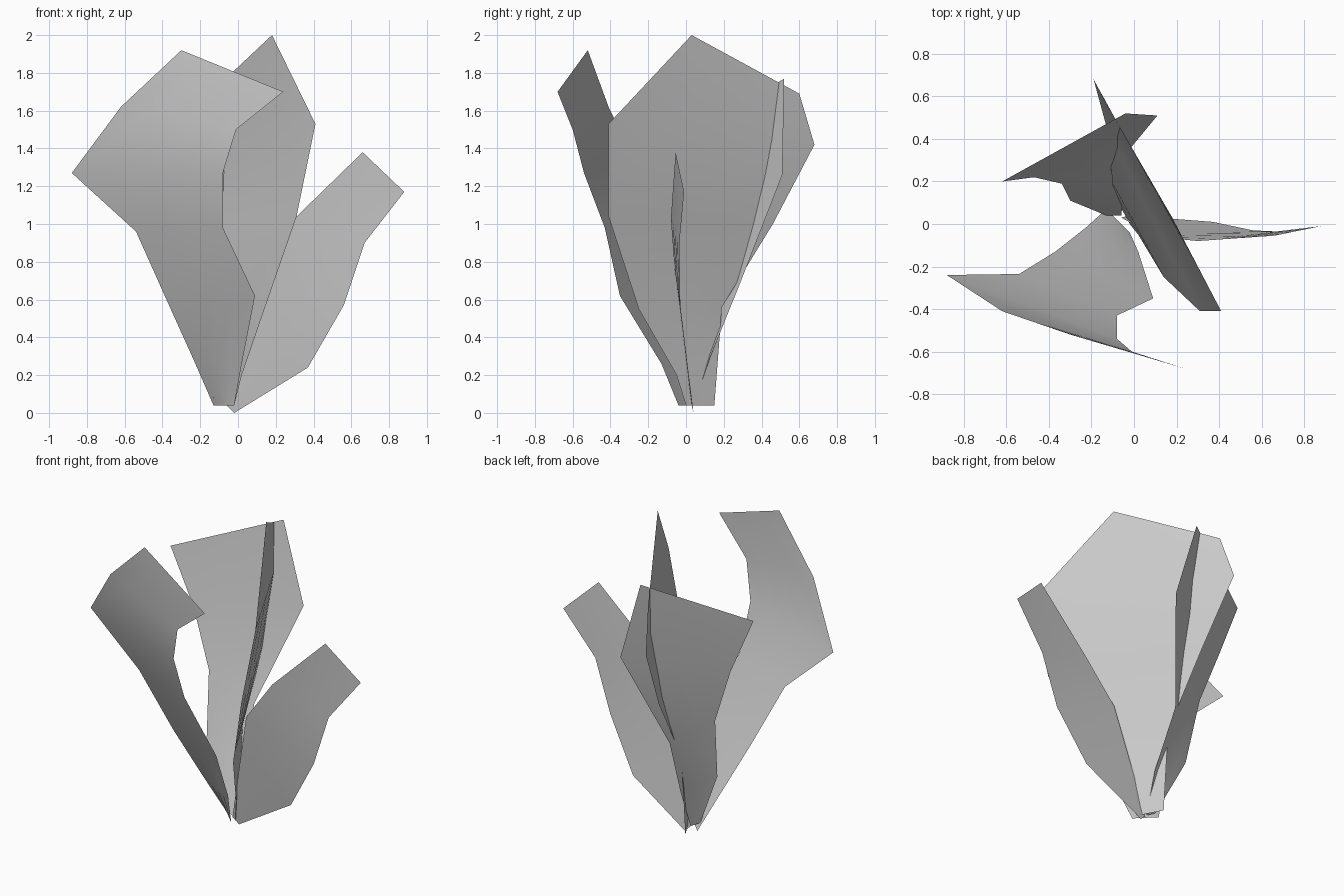
import bpy, bmesh
from mathutils import Vector


def leaf(name, left, right, columns=4):
    """Loft a thin open blade between its two edge paths."""
    bm = bmesh.new()
    rows = []
    for a, b in zip(left, right):
        a, b = Vector(a), Vector(b)
        rows.append([bm.verts.new(a.lerp(b, i / columns)) for i in range(columns + 1)])
    for lo, hi in zip(rows, rows[1:]):
        for i in range(columns):
            f = bm.faces.new((lo[i], lo[i + 1], hi[i + 1], hi[i]))
            f.smooth = True
    mesh = bpy.data.meshes.new(name)
    bm.to_mesh(mesh)
    bm.free()
    ob = bpy.data.objects.new(name, mesh)
    bpy.context.collection.objects.link(ob)
    return ob


# Front leaf, leaning forward and left
leaf("front_leaf",
     [(-.13, .07, .04), (-.23, -.02, .27), (-.37, -.13, .58), (-.54, -.235, .96),
      (-.88, -.24, 1.27), (-.62, -.41, 1.62), (-.30, -.52, 1.92)],
     [(-.02, -.04, .04), (.02, -.13, .26), (.09, -.35, .62), (-.08, -.43, .98),
      (-.08, -.54, 1.27), (-.01, -.60, 1.50), (.24, -.68, 1.70)])

# Tall central leaf, the broadest blade
leaf("centre_leaf",
     [(-.02, 0, .04), (.02, -.05, .20), (.14, -.25, .55), (.31, -.41, 1.04),
      (.41, -.41, 1.53), (.18, .03, 2.0)],
     [(-.10, .15, .04), (-.10, .17, .30), (-.10, .19, .56), (-.13, .46, 1.0),
      (-.19, .68, 1.42), (-.15, .60, 1.69)])

# Back leaf, crossing the central leaf
leaf("back_leaf",
     [(-.13, .04, .08), (-.30, .11, .45), (-.34, .19, .85), (-.47, .22, 1.21),
      (-.62, .20, 1.57)],
     [(-.06, .04, .04), (-.05, .13, .30), (-.08, .28, .67), (.11, .51, 1.26),
      (-.04, .52, 1.77)])

# Side leaf, leaning right
leaf("side_leaf",
     [(-.06, .03, .04), (.03, -.02, .45), (.10, -.06, .76), (.30, -.08, 1.03),
      (.66, -.055, 1.38)],
     [(-.02, .04, 0), (.37, .01, .24), (.56, -.03, .57), (.67, -.035, .90),
      (.88, -.01, 1.17)])
